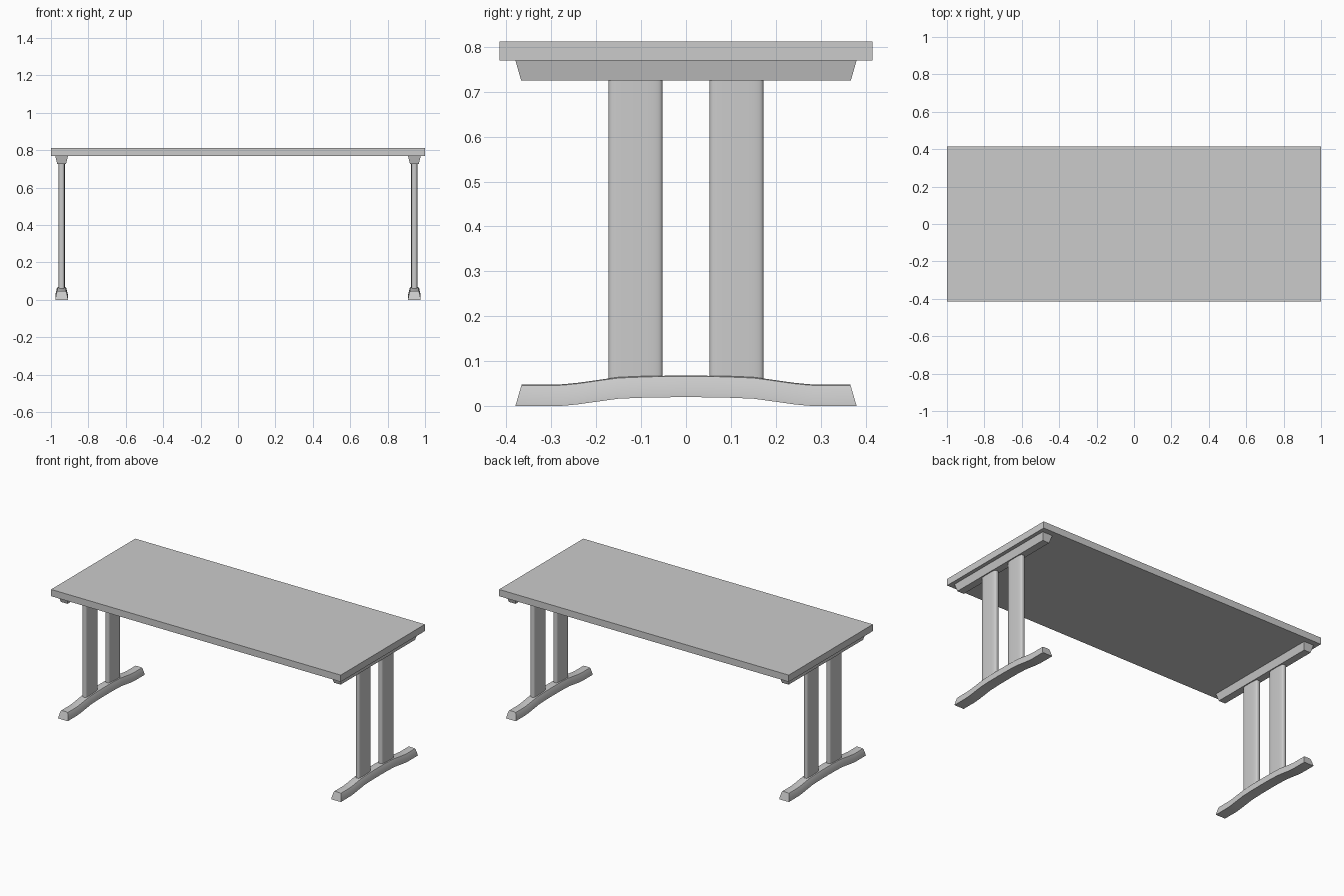
import bpy, bmesh, math

if "Cube" in bpy.data.objects:
    bpy.data.objects.remove(bpy.data.objects["Cube"])


def loft(name, rings, smooth=None):
    """Skin closed rings of equal point count and cap both ends."""
    bm = bmesh.new()
    vs = [[bm.verts.new(p) for p in r] for r in rings]
    n = len(vs[0])
    for a, b in zip(vs, vs[1:]):
        for i in range(n):
            j = (i + 1) % n
            bm.faces.new((a[i], a[j], b[j], b[i]))
    bm.faces.new(vs[0][::-1])
    bm.faces.new(vs[-1])
    bmesh.ops.recalc_face_normals(bm, faces=bm.faces)
    me = bpy.data.meshes.new(name)
    bm.to_mesh(me)
    bm.free()
    ob = bpy.data.objects.new(name, me)
    bpy.context.collection.objects.link(ob)
    if smooth:
        bpy.ops.object.select_all(action='DESELECT')
        ob.select_set(True)
        bpy.context.view_layer.objects.active = ob
        bpy.ops.object.shade_smooth_by_angle(angle=math.radians(smooth))
    return ob


def rect(cx, hx, hy, z):
    return [(cx - hx, -hy, z), (cx + hx, -hy, z), (cx + hx, hy, z), (cx - hx, hy, z)]


def post_ring(cx, cy, z):
    # flattened oval with blunt ends
    pts = []
    for i in range(32):
        t = 2 * math.pi * i / 32
        c, s = math.cos(t), math.sin(t)
        x = 0.017 * math.copysign(abs(s) ** 0.5, s)
        y = 0.06 * math.copysign(abs(c) ** 0.5, c)
        pts.append((cx + x, cy + y, z))
    return pts


# half width and height of the foot section, and its arched path (y, z)
half = [(0.033, 0), (0.033, 0.009), (0.026, 0.04), (0.023, 0.046), (0.018, 0.048)]
section = half + [(-x, h) for x, h in reversed(half)]
path = [(0, 0.020), (0.08, 0.0193), (0.15, 0.0165), (0.18, 0.0125),
        (0.24, 0.004), (0.265, 0.0015), (0.285, 0), (0.38, 0)]
path = [(-y, z) for y, z in path[:0:-1]] + path


def foot_ring(cx, y, z):
    lean = 0.014 / 0.048 if abs(y) > 0.37 else 0   # slanted end faces
    return [(cx + x, y - math.copysign(lean * h, y), z + h) for x, h in section]


# table top
loft("table_top", [rect(0, 1, 0.415, 0.77), rect(0, 1, 0.415, 0.812)])

for side, s in (("left", -1), ("right", 1)):
    cx = s * 0.943
    # tapered rail under the top
    loft(f"{side}_rail", [rect(cx, 0.023, 0.367, 0.725), rect(cx, 0.034, 0.38, 0.77)])
    # arched foot
    loft(f"{side}_foot", [foot_ring(cx, y, z) for y, z in path], 35)
    # pair of posts
    for end, cy in (("front", -0.1125), ("back", 0.1125)):
        loft(f"{side}_{end}_post",
             [post_ring(cx, cy, 0.06), post_ring(cx, cy, 0.727)], 50)
